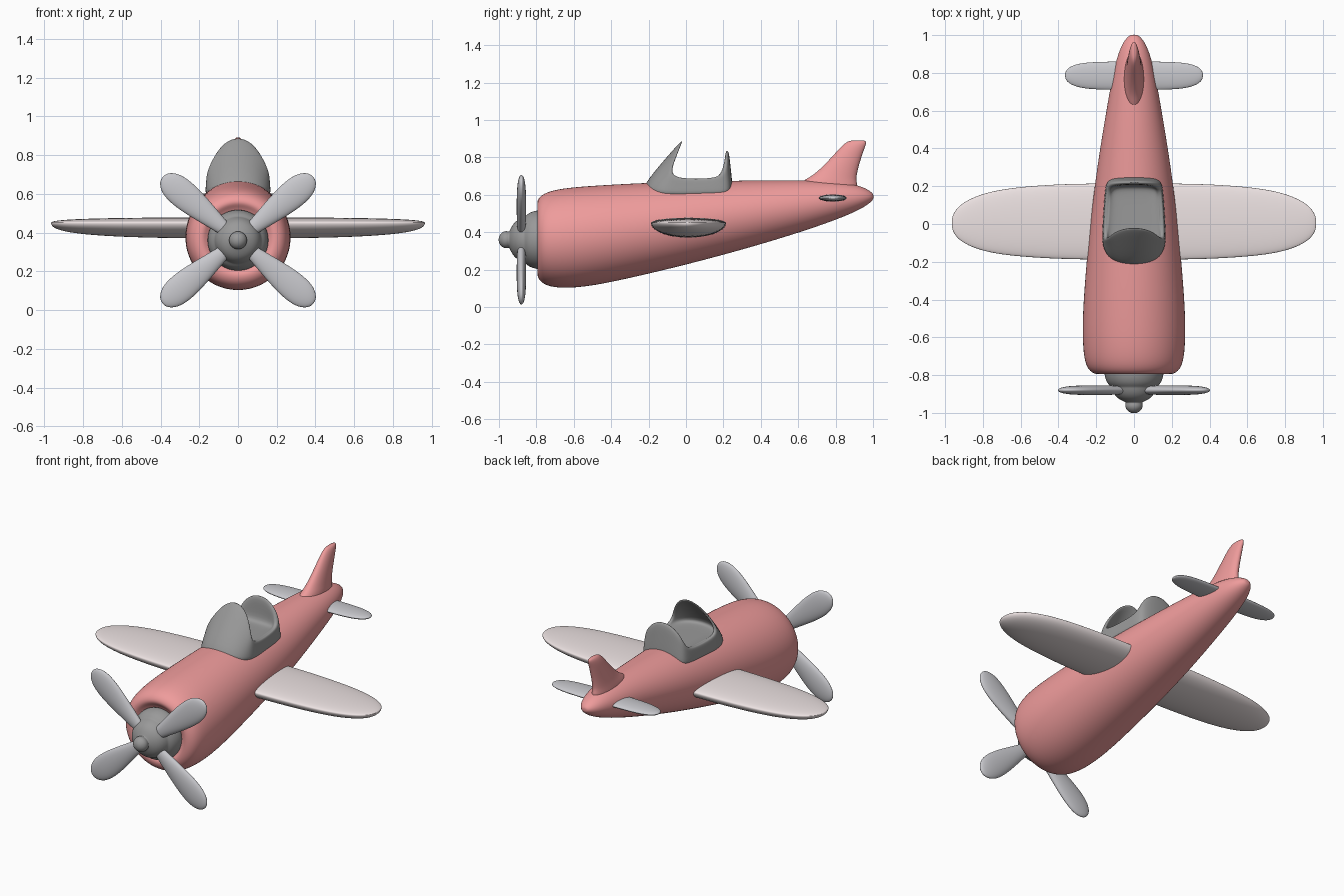
import bpy, math
from mathutils import Matrix, Vector


def material(name, r, g, b):
    m = bpy.data.materials.new(name)
    m.diffuse_color = (r, g, b, 1)
    return m


RED = material("red_paint", 0.86, 0.33, 0.33)
PALE = material("pale_pink", 0.84, 0.76, 0.76)
LIGHT = material("light_grey", 0.58, 0.58, 0.61)
DARK = material("dark_grey", 0.32, 0.32, 0.32)


def make(name, verts, faces, mat):
    me = bpy.data.meshes.new(name)
    me.from_pydata(verts, [], faces)
    me.polygons.foreach_set("use_smooth", [True] * len(me.polygons))
    me.materials.append(mat)
    ob = bpy.data.objects.new(name, me)
    bpy.context.collection.objects.link(ob)
    sub = ob.modifiers.new("smooth", 'SUBSURF')
    sub.levels = sub.render_levels = 2
    # consistent outward normals
    import bmesh
    bm = bmesh.new()
    bm.from_mesh(me)
    bmesh.ops.recalc_face_normals(bm, faces=bm.faces)
    bm.to_mesh(me)
    bm.free()
    return ob


def skin(name, rings, mat):
    """Join equal-length closed rings with quads and cap both ends."""
    n = len(rings[0])
    faces = [(k * n + i, k * n + (i + 1) % n, (k + 1) * n + (i + 1) % n, (k + 1) * n + i)
             for k in range(len(rings) - 1) for i in range(n)]
    last = (len(rings) - 1) * n
    faces += [tuple(range(n)), tuple(range(last, last + n))]
    return make(name, [p for r in rings for p in r], faces, mat)


def loft(name, stations, place, mat, n=24, top=1.0):
    """Elliptical sections: (position, centre a, centre b, half a, half b)."""
    rings = []
    for t, ca, cb, ha, hb in stations:
        ring = []
        for i in range(n):
            w = 2 * math.pi * i / n
            s = math.sin(w)
            ring.append(place(t, ca + ha * math.cos(w), cb + hb * s * (top if s > 0 else 1)))
        rings.append(ring)
    return skin(name, rings, mat)


along_x = lambda t, a, b: (t, a, b)
along_y = lambda t, a, b: (a, t, b)
along_z = lambda t, a, b: (b, a, t)

# fuselage: y, half width, bottom, top
body = [(-0.76, 0.10, 0.27, 0.47), (-0.77, 0.155, 0.215, 0.525), (-0.80, 0.18, 0.19, 0.55),
        (-0.79, 0.225, 0.145, 0.585), (-0.75, 0.258, 0.112, 0.615), (-0.66, 0.272, 0.097, 0.637),
        (-0.5, 0.275, 0.11, 0.65), (-0.25, 0.257, 0.165, 0.664), (0, 0.234, 0.225, 0.672),
        (0.3, 0.197, 0.305, 0.677), (0.6, 0.147, 0.395, 0.68), (0.8, 0.112, 0.465, 0.674),
        (0.91, 0.082, 0.511, 0.655), (0.97, 0.053, 0.545, 0.631), (1.0, 0.024, 0.572, 0.608),
        (1.002, 0.006, 0.585, 0.595)]
loft("fuselage", [(y, 0, (lo + hi) / 2, w, (hi - lo) / 2) for y, w, lo, hi in body], along_y, RED, 32)

# tail fin: z, rear-to-front extents, half thickness
fin = [(0.60, 0.56, 0.93, 0.06), (0.67, 0.61, 0.912, 0.052), (0.695, 0.665, 0.912, 0.046),
       (0.74, 0.72, 0.92, 0.04), (0.80, 0.777, 0.938, 0.034), (0.85, 0.822, 0.955, 0.028),
       (0.882, 0.855, 0.968, 0.02), (0.892, 0.885, 0.955, 0.008)]
loft("tail_fin", [(z, (a + b) / 2, 0, (b - a) / 2, h) for z, a, b, h in fin], along_z, RED)


def mirrored(half):
    return [(-s[0],) + s[1:] for s in reversed(half)] + half


# main wing and tailplane, each running through the body
wing = [(0.2, 0.013, 0.45, 0.204, 0.08), (0.4, 0.013, 0.45, 0.2, 0.079), (0.6, 0.012, 0.45, 0.187, 0.073),
        (0.75, 0.01, 0.45, 0.167, 0.064), (0.86, 0.008, 0.45, 0.133, 0.052),
        (0.93, 0.006, 0.45, 0.09, 0.036), (0.96, 0.005, 0.45, 0.045, 0.018), (0.965, 0.005, 0.45, 0.012, 0.005)]
loft("main_wing", mirrored(wing), along_x, PALE, 24, top=0.35)
tail = [(0.08, 0.785, 0.583, 0.076, 0.02), (0.2, 0.785, 0.583, 0.074, 0.019), (0.28, 0.786, 0.583, 0.067, 0.017),
        (0.335, 0.787, 0.583, 0.05, 0.013), (0.36, 0.787, 0.583, 0.027, 0.008), (0.365, 0.787, 0.583, 0.008, 0.003)]
loft("tailplane", mirrored(tail), along_x, LIGHT)

# engine dome, spinner and nose knob: y, radius
CZ = 0.36
spin = [(-0.74, 0.16), (-0.80, 0.16), (-0.845, 0.143), (-0.862, 0.122), (-0.872, 0.12), (-0.90, 0.108),
        (-0.925, 0.085), (-0.942, 0.05), (-0.945, 0.042), (-0.96, 0.048), (-0.98, 0.043),
        (-0.997, 0.025), (-1.002, 0.006)]
loft("spinner", [(y, 0, CZ, r, r) for y, r in spin], along_y, DARK)

# propeller blades
blade = [(0.05, 0.03, 0.02), (0.14, 0.044, 0.025), (0.24, 0.062, 0.026), (0.34, 0.076, 0.026),
         (0.42, 0.076, 0.024), (0.47, 0.06, 0.019), (0.5, 0.034, 0.012), (0.508, 0.01, 0.004)]
for i, deg in enumerate((40, 140, 220, 320)):
    ob = loft("propeller_blade_%d" % (i + 1), [(r, 0, 0, t, w) for r, w, t in blade], along_x, LIGHT, 16)
    ob.matrix_world = Matrix.Translation((0, -0.88, CZ)) @ Matrix.Rotation(math.radians(deg), 4, 'Y')

# cockpit tub: windscreen, low sides and raised seat back in one rim
base = [(0, -.237), (.085, -.222), (.14, -.18), (.167, -.12), (.17, -.05), (.157, .15),
        (.15, .215), (.125, .242), (.05, .249), (0, .249)]
rim = [(0, -.018, .905), (.075, -.028, .875), (.13, -.06, .80), (.161, -.09, .725), (.162, -.05, .688),
       (.15, .15, .69), (.143, .205, .715), (.117, .222, .79), (.05, .228, .84), (0, .228, .845)]


def full(half):
    return half + [(-p[0],) + p[1:] for p in reversed(half[1:-1])]


def inset(p, k, z):
    return (p[0] * k, 0.02 + (p[1] - 0.02) * k, z)


B, R = full(base), full(rim)
lower = [(x, y, 0.58) for x, y in B]
sill = [(x, y, 0.655 - 1.2 * x * x) for x, y in B]
mid = [tuple(Vector(s).lerp(Vector(r), 0.6)) for s, r in zip(sill, R)]
lip = []
for x, y, z in R:
    lip.append((x * 0.87, y + (0.012 if y < -0.01 else -0.022 if y > 0.19 else 0), z - 0.008))
floor = [inset(p, 0.82, 0.69) for p in B]
floor2 = [inset(p, 0.7, 0.677) for p in B]
floor3 = [inset(p, 0.3, 0.677) for p in B]
skin("cockpit", [lower, sill, mid, R, lip, floor, floor2, floor3], DARK)
